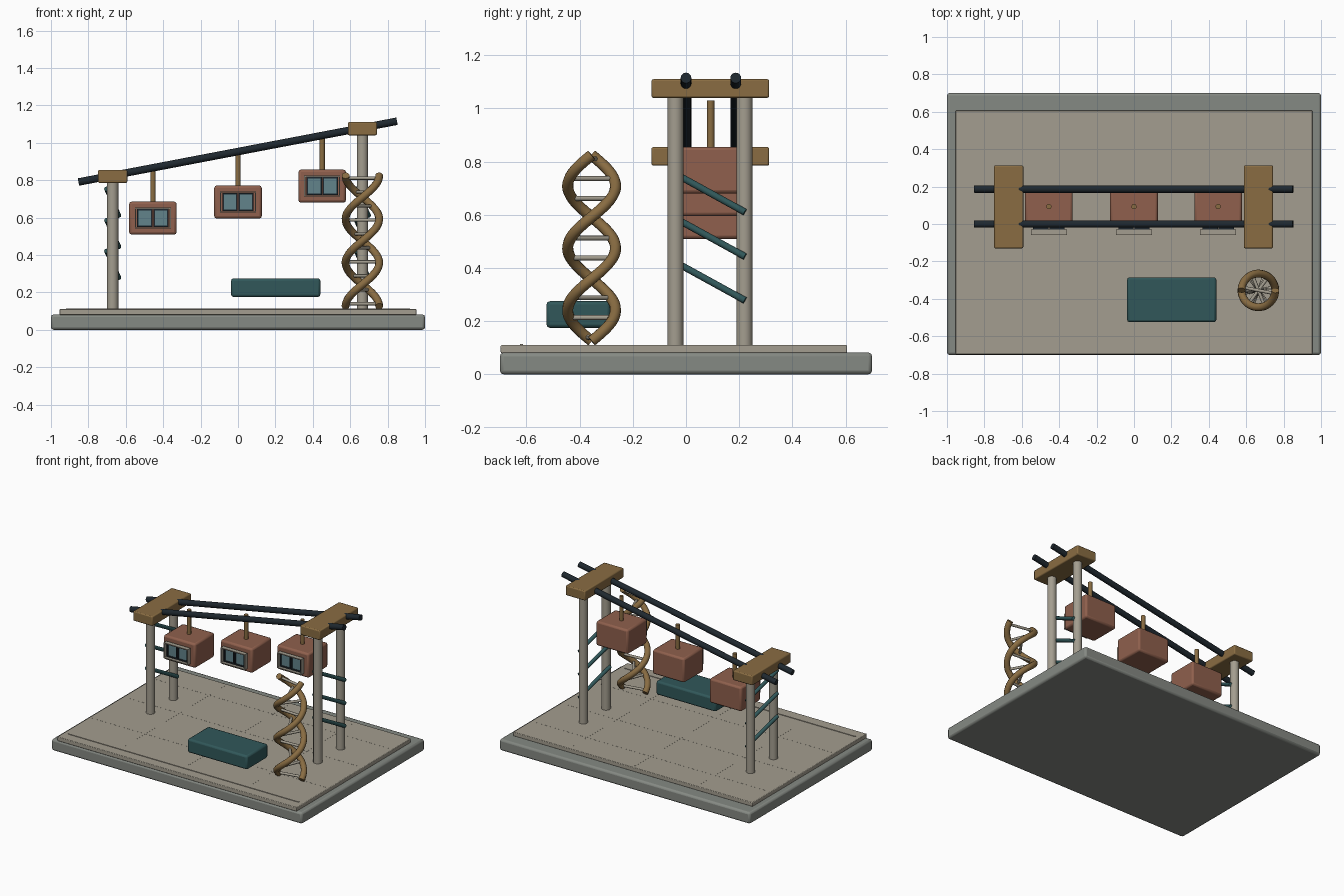
import bpy, math
from mathutils import Vector

if "Cube" in bpy.data.objects:
    bpy.data.objects.remove(bpy.data.objects["Cube"])


def mat(name, r, g, b):
    m = bpy.data.materials.new(name)
    m.diffuse_color = [(c / 255) ** 2.2 for c in (r, g, b)] + [1]
    m.use_nodes = True
    m.node_tree.nodes["Principled BSDF"].inputs["Base Color"].default_value = m.diffuse_color
    return m


STONE = mat("stone", 132, 136, 130)
FLOOR = mat("floor", 162, 156, 142)
WOOD = mat("wood", 136, 108, 68)
CLAY = mat("clay", 142, 96, 78)
TEAL = mat("teal", 52, 88, 90)
DARK = mat("dark_metal", 36, 44, 50)
GLASS = mat("glass", 98, 130, 138)


def finish(ob, name, m, smooth=True):
    ob.name = name
    ob.data.materials.append(m)
    if smooth:
        bpy.ops.object.shade_smooth_by_angle(angle=math.radians(35))
    return ob


def box(name, x, y, z, m, bevel=0.0):
    """Box from (min, max) pairs."""
    lo, hi = Vector((x[0], y[0], z[0])), Vector((x[1], y[1], z[1]))
    bpy.ops.mesh.primitive_cube_add(size=1, location=(lo + hi) / 2)
    ob = bpy.context.object
    ob.scale = hi - lo
    bpy.ops.object.transform_apply(location=False, rotation=False, scale=True)
    finish(ob, name, m, bevel > 0)
    if bevel:
        mod = ob.modifiers.new("bevel", 'BEVEL')
        mod.width, mod.segments = bevel, 2
    return ob


def rod(name, a, b, r, m, sides=20):
    """Cylinder between two points."""
    a, b = Vector(a), Vector(b)
    d = b - a
    bpy.ops.mesh.primitive_cylinder_add(vertices=sides, radius=r, depth=d.length, location=(a + b) / 2)
    ob = bpy.context.object
    ob.rotation_euler = d.to_track_quat('Z', 'Y').to_euler()
    return finish(ob, name, m)


# Base and raised floor
box("base", (-1, 1), (-0.7, 0.7), (0, 0.082), STONE, 0.014)
box("floor_plate", (-0.955, 0.955), (-0.697, 0.606), (0.08, 0.11), FLOOR, 0.004)

# Floor joints and front edge strip
for x in (-0.51, 0, 0.51):
    box("floor_joint", (x - 0.003, x + 0.003), (-0.56, 0.58), (0.105, 0.1105), FLOOR)
for y in (-0.33, 0.06, 0.4):
    box("floor_joint", (-0.93, 0.93), (y - 0.003, y + 0.003), (0.105, 0.1105), FLOOR)
box("front_strip", (-0.92, 0.92), (-0.625, -0.613), (0.105, 0.114), FLOOR)

# Two towers: posts, cap beam and slanted rungs
for side, x, top in (("low", -0.67, 0.785), ("high", 0.665, 1.04)):
    for y in (-0.04, 0.22):
        rod(side + "_post", (x, y, 0.1), (x, y, top + 0.02), 0.03, FLOOR, 24)
    box(side + "_cap", (x - 0.078, x + 0.078), (-0.13, 0.313), (top, top + 0.07), WOOD, 0.007)
    for z in (0.35, 0.515, 0.682):
        rod(side + "_rung", (x - 0.033, -0.04, z + 0.072), (x + 0.033, 0.222, z - 0.072), 0.013, TEAL, 12)

# Sloping rails
for y in (0.0, 0.187):
    rod("rail", (-0.853, y, 0.79), (0.85, y, 1.115), 0.02, DARK)

# Hanging cabins with twin windows
for x, z in ((-0.455, 0.597), (0, 0.683), (0.45, 0.768)):
    box("cabin", (x - 0.127, x + 0.127), (-0.02, 0.203), (z - 0.088, z + 0.088), CLAY, 0.013)
    rod("hanger", (x, 0.093, z + 0.08), (x, 0.093, z + 0.262), 0.014, WOOD, 16)
    w, h = 0.096, 0.056
    # Thin outer frame standing off the cabin
    for s in (-1, 1):
        box("window_trim_side", sorted((x + s * w, x + s * (w - 0.006))), (-0.06, -0.03), (z - h, z + h), FLOOR)
        box("window_trim_edge", (x - w, x + w), (-0.06, -0.03), sorted((z + s * h, z + s * (h - 0.006))), FLOOR)
        # Dark pane frame and glass
        c = x + s * 0.043
        box("window_pane", (c - 0.036, c + 0.036), (-0.036, -0.018), (z - 0.042, z + 0.042), GLASS)
        for t in (-1, 1):
            box("pane_frame_side", sorted((c + t * 0.041, c + t * 0.033)), (-0.044, -0.018), (z - 0.048, z + 0.048), DARK)
            box("pane_frame_edge", (c - 0.041, c + 0.041), (-0.044, -0.018), sorted((z + t * 0.048, z + t * 0.04)), DARK)

# Double spiral climber
CX, CY, R, Z0, H = 0.665, -0.355, 0.09, 0.125, 0.7


def helix(f, phase):
    a = phase + f * 3 * math.pi
    return Vector((CX + R * math.cos(a), CY + R * math.sin(a), Z0 + H * f))


for phase in (0, math.pi):
    cu = bpy.data.curves.new("spiral_strand", 'CURVE')
    cu.dimensions = '3D'
    cu.bevel_depth, cu.bevel_resolution, cu.use_fill_caps = 0.021, 3, True
    sp = cu.splines.new('POLY')
    n = 72
    sp.points.add(n)
    for i in range(n + 1):
        sp.points[i].co = (*helix(i / n, phase), 1)
    sp.use_smooth = True
    cu.materials.append(WOOD)
    bpy.context.collection.objects.link(bpy.data.objects.new("spiral_strand", cu))
for i in range(10):
    f = 0.02 + 0.96 * i / 9
    rod("spiral_rung", helix(f, 0), helix(f, math.pi), 0.009, FLOOR, 12)

# Floating bench block
box("bench", (-0.037, 0.44), (-0.525, -0.285), (0.175, 0.275), TEAL, 0.013)
